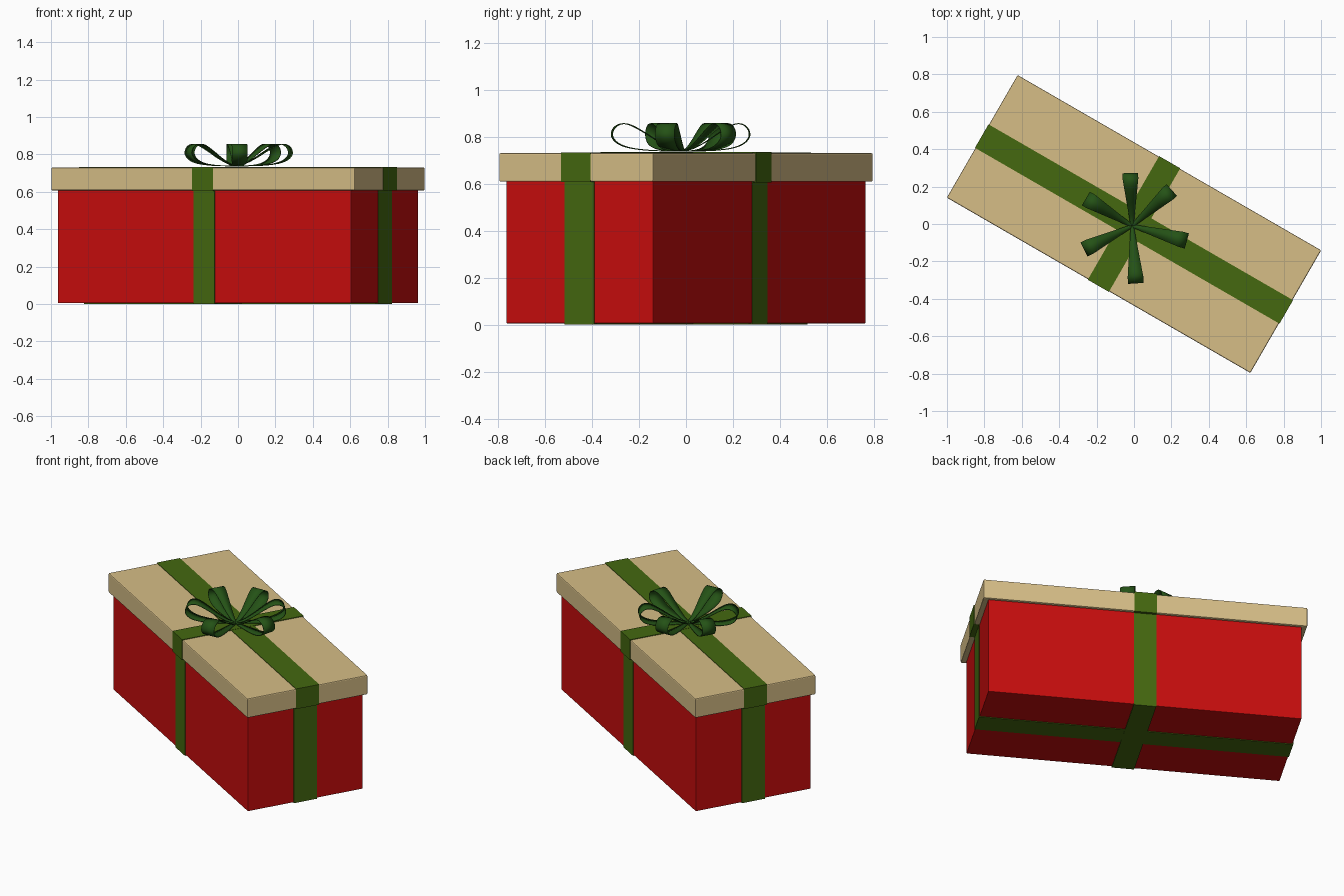
import bpy, bmesh, math
from mathutils import Matrix, Vector

if "Cube" in bpy.data.objects:
    bpy.data.objects.remove(bpy.data.objects["Cube"])

TURN = math.radians(-30)


def material(name, rgb):
    m = bpy.data.materials.new(name)
    m.diffuse_color = (*rgb, 1)
    m.use_nodes = True
    m.node_tree.nodes["Principled BSDF"].inputs["Base Color"].default_value = m.diffuse_color
    return m


RED = material("red card", (0.57, 0.004, 0.004))
TAN = material("tan lid", (0.67, 0.51, 0.24))
GREEN = material("ribbon green", (0.058, 0.138, 0.005))
DARK = material("bow green", (0.018, 0.085, 0.008))


def finish(name, bm, mat):
    bmesh.ops.recalc_face_normals(bm, faces=bm.faces)
    me = bpy.data.meshes.new(name)
    bm.to_mesh(me)
    bm.free()
    me.materials.append(mat)
    ob = bpy.data.objects.new(name, me)
    bpy.context.collection.objects.link(ob)
    return ob


def box(name, length, width, z0, z1, mat, bevel=0.0):
    bm = bmesh.new()
    bmesh.ops.create_cube(bm, size=1, matrix=Matrix.Translation((0, 0, (z0 + z1) / 2))
                          @ Matrix.Diagonal((length, width, z1 - z0, 1)))
    if bevel:
        bmesh.ops.bevel(bm, geom=bm.edges[:], offset=bevel, segments=2, affect='EDGES', profile=0.5)
    ob = finish(name, bm, mat)
    ob.rotation_euler.z = TURN
    return ob


# Box and overhanging lid
BL, BW, LL, LW = 1.812, 0.722, 1.874, 0.757
box("box_body", BL, BW, 0.005, 0.62, RED, 0.004)
box("box_lid", LL, LW, 0.608, 0.73, TAN, 0.006)

# Ribbons wrapped around the body and lid, both ways
T = 0.006
box("long_ribbon_body", BL + T, 0.145, 0.001, 0.612, GREEN)
box("long_ribbon_lid", LL + T, 0.145, 0.606, 0.733, GREEN)
box("cross_ribbon_body", 0.13, BW + T, 0.0, 0.612, GREEN)
box("cross_ribbon_lid", 0.13, LW + T, 0.605, 0.734, GREEN)

# Bow loop side profile (fraction of reach, height), bottom out and top back
PROFILE = [(0, .738), (.25, .739), (.5, .742), (.75, .752), (.92, .772), (1, .803),
           (.97, .836), (.87, .854), (.74, .849), (.55, .818), (.35, .78), (.15, .75), (0, .74)]


def smooth_path(pts, n=4):
    """Catmull-Rom interpolation through the profile."""
    p = [Vector(q) for q in pts]
    p = [p[0]] + p + [p[-1]]
    out = []
    for i in range(1, len(p) - 2):
        a, b, c, d = p[i - 1:i + 3]
        for k in range(n):
            t = k / n
            out.append(0.5 * (2 * b + (c - a) * t + (2 * a - 5 * b + 4 * c - d) * t * t
                              + (3 * b - a - 3 * c + d) * t ** 3))
    return out + [p[-1]]


def bow_loop(name, tip):
    reach = math.hypot(*tip)
    bm = bmesh.new()
    rows = []
    for f, z in smooth_path(PROFILE):
        half = 0.008 + 0.034 * min(1, max(0, f) / 0.9)
        rows.append([bm.verts.new((f * reach, s * half, z)) for s in (-1, 1)])
    for a, b in zip(rows, rows[1:]):
        bm.faces.new((a[0], a[1], b[1], b[0]))
    ob = finish(name, bm, DARK)
    ob.location = (-0.01, -0.01, 0)
    ob.rotation_euler.z = math.atan2(tip[1], tip[0])
    mod = ob.modifiers.new("thickness", 'SOLIDIFY')
    mod.thickness = 0.004
    mod.offset = 0
    bpy.ops.object.select_all(action='DESELECT')
    ob.select_set(True)
    bpy.context.view_layer.objects.active = ob
    bpy.ops.object.shade_smooth_by_angle(angle=math.radians(40))


# Six loops fanned around the centre
for i, tip in enumerate([(-.01, .28), (.21, .19), (.29, -.08),
                         (.02, -.305), (-.255, -.125), (-.245, .145)]):
    bow_loop(f"bow_loop_{i + 1}", tip)
